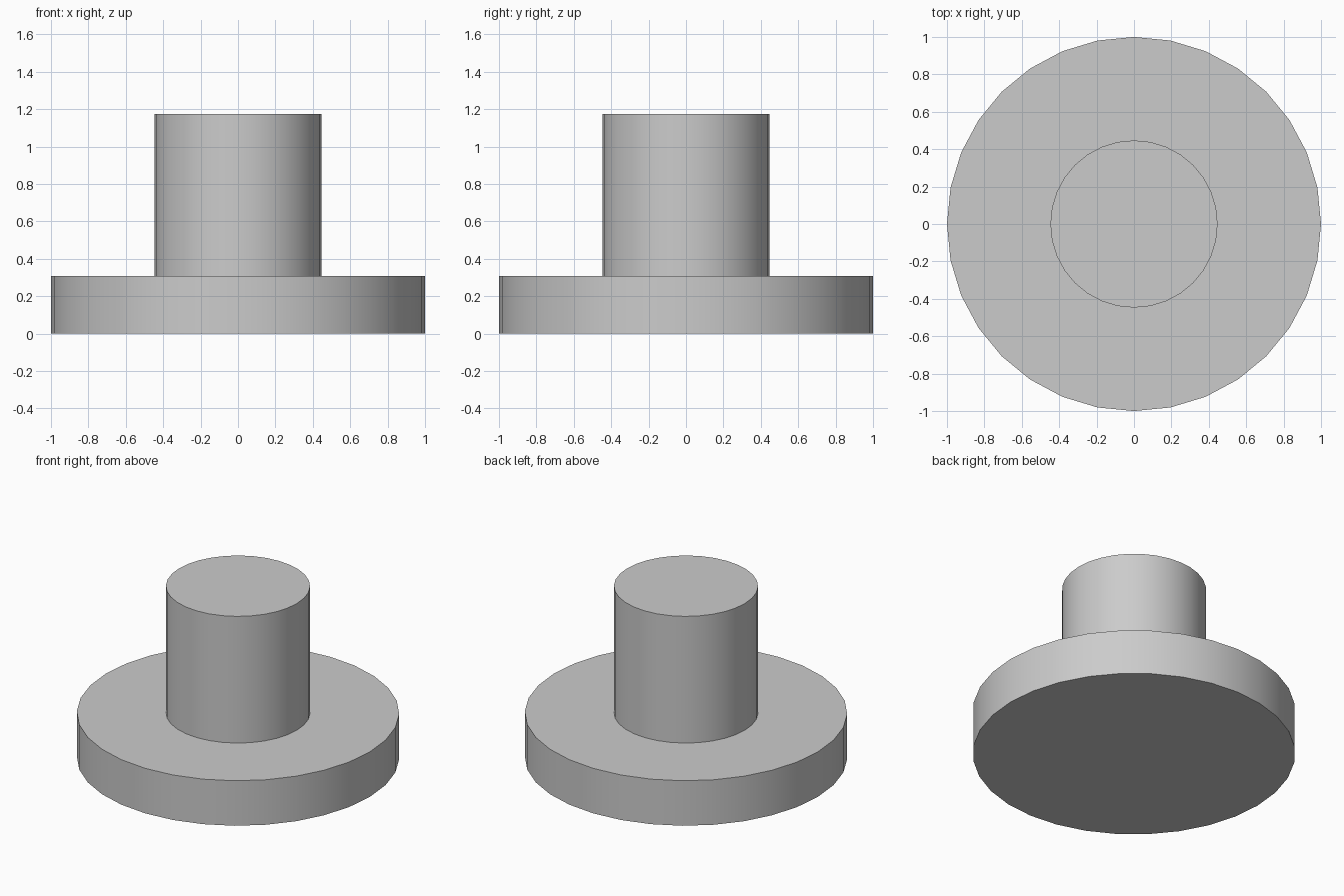
import bpy
import math

cube = bpy.data.objects.get("Cube")
if cube:
    bpy.data.objects.remove(cube, do_unlink=True)

# Single neutral grey
grey = bpy.data.materials.new("light_grey")
colour = (0.6, 0.6, 0.6, 1.0)
grey.diffuse_color = colour
grey.use_nodes = True
grey.node_tree.nodes["Principled BSDF"].inputs["Base Color"].default_value = colour


def add_disc(name, radius, bottom, top, sides=32):
    """Upright cylinder between two heights, smooth sides and sharp rims."""
    bpy.ops.mesh.primitive_cylinder_add(
        vertices=sides, radius=radius, depth=top - bottom,
        location=(0, 0, (bottom + top) / 2))
    obj = bpy.context.object
    obj.name = name
    obj.data.materials.append(grey)
    bpy.ops.object.shade_smooth_by_angle(angle=math.radians(30))
    return obj


# Wide round base
base_height = 0.308
base = add_disc("base_disc", 1.0, 0.0, base_height)

# Upright post standing on the base
post = add_disc("center_post", 0.447, base_height, 1.175)
